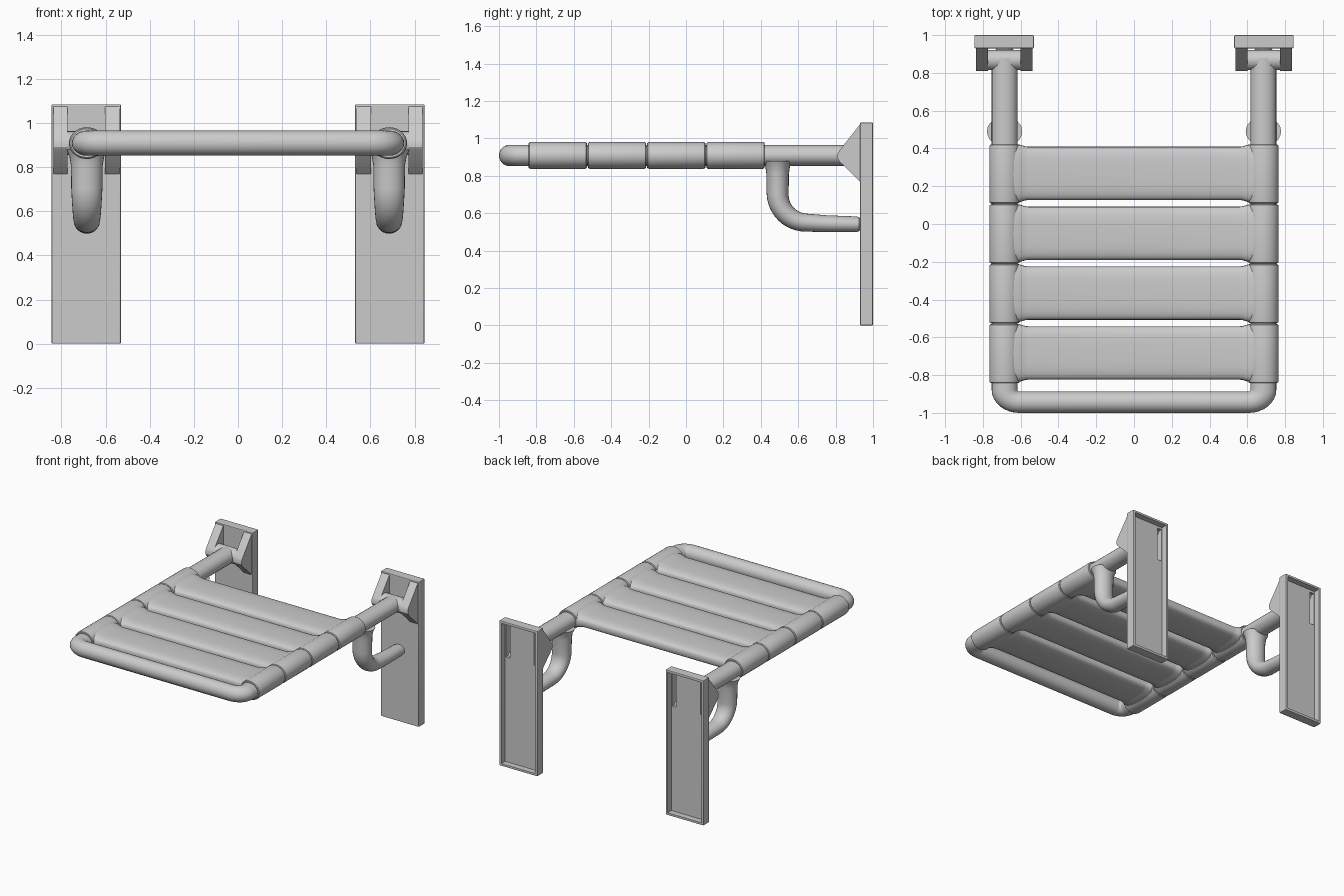
import bpy, bmesh
from math import cos, sin, pi, radians, copysign
from mathutils import Vector

if "Cube" in bpy.data.objects:
    bpy.data.objects.remove(bpy.data.objects["Cube"])

TUBE_X, TUBE_Z, STRETCH = 0.685, 0.909, 1.2   # side tube position, widening in x


def finish(name, bm, angle=35, mirror=False):
    bmesh.ops.recalc_face_normals(bm, faces=bm.faces[:])
    me = bpy.data.meshes.new(name)
    bm.to_mesh(me)
    bm.free()
    ob = bpy.data.objects.new(name, me)
    bpy.context.collection.objects.link(ob)
    select(ob)
    bpy.ops.object.shade_smooth_by_angle(angle=radians(angle))
    if mirror:
        ob.modifiers.new("mirror", 'MIRROR').use_mirror_merge = False
    return ob


def select(ob):
    bpy.ops.object.select_all(action='DESELECT')
    ob.select_set(True)
    bpy.context.view_layer.objects.active = ob


def loft(bm, rings):
    rows = [[bm.verts.new(p) for p in r] for r in rings]
    n = len(rows[0])
    for a, b in zip(rows, rows[1:]):
        for i in range(n):
            bm.faces.new((a[i], a[(i + 1) % n], b[(i + 1) % n], b[i]))
    bm.faces.new(rows[0])
    bm.faces.new(rows[-1])


def tube(name, pts, radii, binormal, center_x=0, mirror=False, n=24):
    """Round tube along a planar path, widened in x about center_x."""
    pts, b = [Vector(p) for p in pts], Vector(binormal)
    rings = []
    for i, p in enumerate(pts):
        d0 = (p - pts[i - 1]).normalized() if i else Vector()
        d1 = (pts[i + 1] - p).normalized() if i < len(pts) - 1 else Vector()
        u = (d0 + d1).normalized().cross(b)
        ring = [p + radii[i] * (u * cos(2 * pi * k / n) + b * sin(2 * pi * k / n)) for k in range(n)]
        rings.append([(center_x + (q.x - center_x) * STRETCH, q.y, q.z) for q in ring])
    bm = bmesh.new()
    loft(bm, rings)
    return finish(name, bm, mirror=mirror)


def arc(cx, cy, r, a0, a1, n=8):
    return [(cx + r * cos(radians(a0 + (a1 - a0) * i / n)),
             cy + r * sin(radians(a0 + (a1 - a0) * i / n))) for i in range(n + 1)]


def prisms(name, profile, spans):
    """Extrude a (y, z) outline along x, once per span."""
    bm = bmesh.new()
    for x0, x1 in spans:
        loft(bm, [[(x, y, z) for y, z in profile] for x in (x0, x1)])
    return finish(name, bm)


def rect(y0, y1, z0, z1):
    return [(y0, z0), (y1, z0), (y1, z1), (y0, z1)]


def apply_boolean(ob, other, op):
    m = ob.modifiers.new("bool", 'BOOLEAN')
    m.operation, m.object, m.solver = op, other, 'EXACT'
    select(ob)
    bpy.ops.object.modifier_apply(modifier=m.name)
    bpy.data.objects.remove(other)


# U-shaped seat frame
X = TUBE_X / STRETCH
half = [(X, 0.88), (X, 0.4)] + arc(X - 0.065, -0.943 + 0.065, 0.065, 0, -90)
path = half + [(-x, y) for x, y in reversed(half)]
tube("seat_frame", [(x, y, TUBE_Z) for x, y in path], [0.057] * len(path), (0, 0, 1))

# curved support arms, flared where they meet the frame
arm = [(0.49, 0.88), (0.49, 0.85), (0.49, 0.81)] + \
      arc(0.645, 0.705, 0.155, 180, 268, 12) + [(0.75, 0.544), (0.905, 0.541), (0.924, 0.541), (0.932, 0.541)]
rad = [0.078, 0.066, 0.06] + [0.059 - 0.011 * i / 12 for i in range(13)] + [0.045, 0.042, 0.039, 0.03]
tube("support_arm", [(TUBE_X, y, z) for y, z in arm], rad, (1, 0, 0), TUBE_X, True)

# hinge barrels between the bracket ears
bm = bmesh.new()
loft(bm, [[(x, y, z) for y, z in arc(0.868, TUBE_Z, 0.054, 0, 345, 23)] for x in (0.595, 0.78)])
finish("hinge_barrel", bm, mirror=True)

# seat slats with sleeves around the side tubes
for i, yc in enumerate((-0.686, -0.369, -0.052, 0.265)):
    bm = bmesh.new()
    ends = [(-0.156, 0.9), (-0.152, 0.97), (-0.142, 1), (0.142, 1), (0.152, 0.97), (0.156, 0.9)]
    loft(bm, [[(TUBE_X + 0.081 * s * cos(2 * pi * k / 28), yc + dy, TUBE_Z + 0.072 * s * sin(2 * pi * k / 28))
               for k in range(28)] for dy, s in ends])
    finish(f"slat_sleeve_{i + 1}", bm, mirror=True)

    stations = [(0.64, 0.153, 0.058), (0.61, 0.153, 0.055), (0.595, 0.149, 0.05), (0.575, 0.143, 0.046), (0.56, 0.141, 0.045)]
    stations += [(-x, w, h) for x, w, h in reversed(stations)]
    bm = bmesh.new()
    rings = []
    for x, w, h in stations:
        ring = []
        for k in range(32):
            c, s = cos(2 * pi * k / 32), sin(2 * pi * k / 32)
            ring.append((x, yc + 0.003 + w * copysign(abs(c) ** 0.6, c),
                         TUBE_Z + h * copysign(abs(s) ** 0.6, s)))
        rings.append(ring)
    loft(bm, rings)
    finish(f"seat_slat_{i + 1}", bm, 50)

# wall plates: softened shell with hollow back and hollow triangular ears
plate = prisms("wall_plate", rect(0.93, 1, 0, 1.085), [(0.53, 0.845)])
bev = plate.modifiers.new("bevel", 'BEVEL')
bev.width, bev.segments = 0.006, 2
select(plate)
bpy.ops.object.modifier_apply(modifier="bevel")
ear = [(0.945, 1.075), (0.93, 1.075), (0.82, 0.935), (0.811, 0.918), (0.811, 0.892), (0.82, 0.877), (0.93, 0.77), (0.945, 0.77)]
apply_boolean(plate, prisms("ears", ear, [(0.538, 0.602), (0.773, 0.837)]), 'UNION')
apply_boolean(plate, prisms("recess", rect(0.955, 1.05, 0.018, 1.067), [(0.548, 0.827)]), 'DIFFERENCE')
pocket = [(0.97, 1.05), (0.93, 1.05), (0.832, 0.92), (0.832, 0.89), (0.93, 0.8), (0.97, 0.8)]
apply_boolean(plate, prisms("pockets", pocket, [(0.553, 0.588), (0.787, 0.822)]), 'DIFFERENCE')
select(plate)
bpy.ops.object.shade_smooth_by_angle(angle=radians(30))
plate.modifiers.new("mirror", 'MIRROR').use_mirror_merge = False
